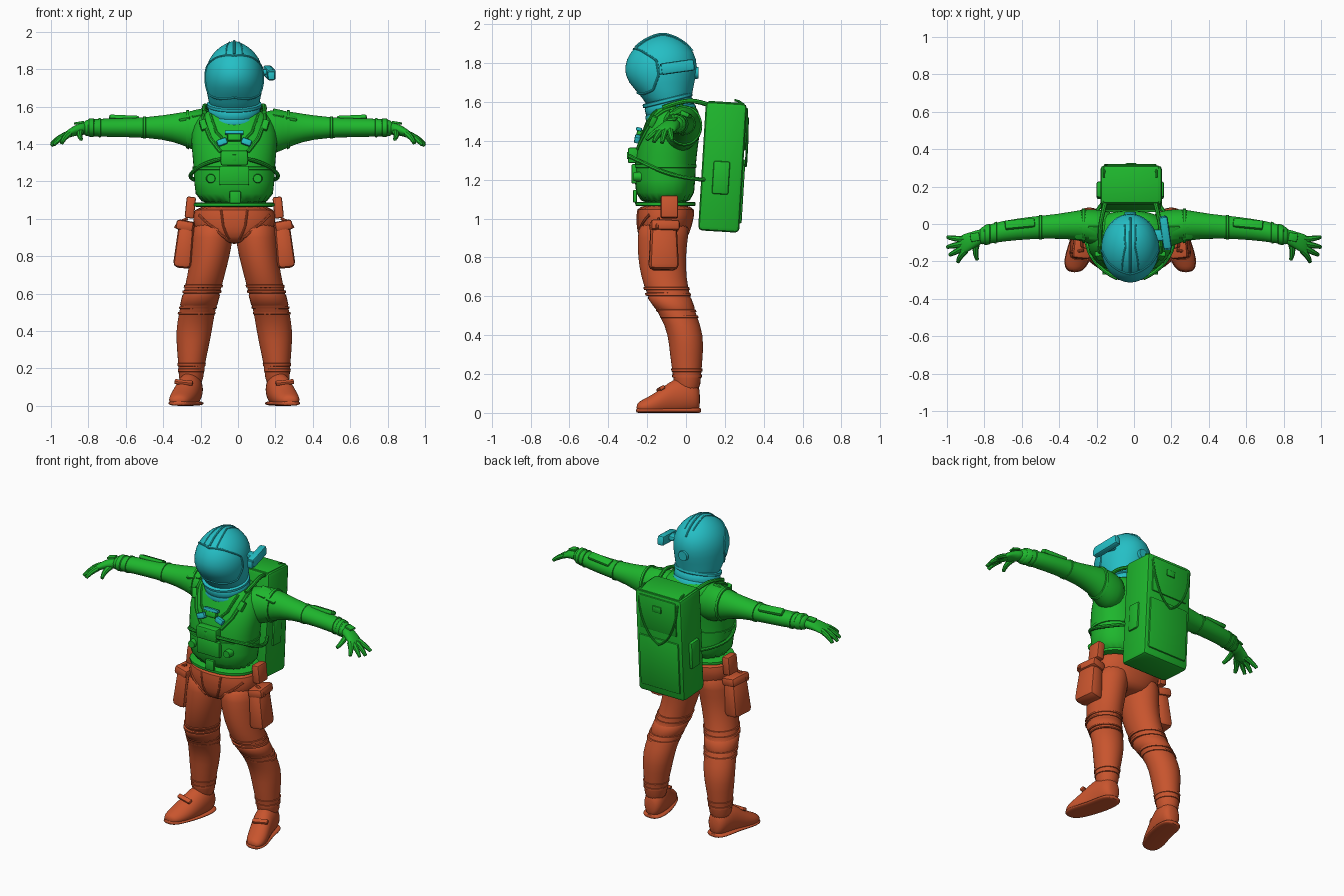
import bpy, bmesh
from math import cos, sin, pi, radians, copysign
from mathutils import Vector, Matrix
from mathutils.bvhtree import BVHTree

if "Cube" in bpy.data.objects:
    bpy.data.objects.remove(bpy.data.objects["Cube"])

CX = -0.02  # centre line of the body
SIDES = {"left": 1, "right": -1}
parts = []


def material(name, colour):
    mat = bpy.data.materials.new(name)
    mat.use_nodes = True
    mat.diffuse_color = (*colour, 1)
    mat.node_tree.nodes["Principled BSDF"].inputs["Base Color"].default_value = (*colour, 1)
    return mat


TEAL = material("helmet teal", (0.018, 0.52, 0.56))
GREEN = material("suit green", (0.013, 0.47, 0.026))
RUST = material("trouser rust", (0.58, 0.09, 0.027))


def bake(ob):
    """Replace an object by a plain mesh with its modifiers applied."""
    bpy.context.view_layer.update()
    deps = bpy.context.evaluated_depsgraph_get()
    mesh = bpy.data.meshes.new_from_object(ob.evaluated_get(deps))
    name, mats = ob.name, list(ob.data.materials)
    bpy.data.objects.remove(ob)
    new = bpy.data.objects.new(name, mesh)
    mesh.materials.clear()
    mesh.materials.append(mats[0])
    bpy.context.collection.objects.link(new)
    parts.append(new)
    return new


def finish(name, bm, mat, s=1, cx=CX, subdiv=0):
    for v in bm.verts:
        v.co.x = cx + s * v.co.x
    bmesh.ops.recalc_face_normals(bm, faces=bm.faces)
    mesh = bpy.data.meshes.new(name)
    bm.to_mesh(mesh)
    bm.free()
    mesh.materials.append(mat)
    ob = bpy.data.objects.new(name, mesh)
    bpy.context.collection.objects.link(ob)
    if subdiv:
        ob.modifiers.new("smooth", "SUBSURF").levels = subdiv
    return bake(ob)


def loft(name, rings, mat, axis="z", s=1, cx=CX, subdiv=1, power=1, floor=None, n=24):
    """Skin over ellipses; a ring is (place, centre, radius, centre, radius)."""
    bm, loops = bmesh.new(), []
    k = "xyz".index(axis)
    for t, b, rb, c, rc in rings:
        loop = []
        for i in range(n):
            u, w = cos(2 * pi * i / n), sin(2 * pi * i / n)
            co = [b + rb * copysign(abs(u) ** power, u), c + rc * copysign(abs(w) ** power, w)]
            co.insert(k, t)
            if floor is not None:
                co[2] = max(co[2], floor)
            loop.append(bm.verts.new(co))
        loops.append(loop)
    for lo, hi in zip(loops, loops[1:]):
        for i in range(n):
            bm.faces.new((lo[i], lo[i - 1], hi[i - 1], hi[i]))
    bm.faces.new(loops[0])
    bm.faces.new(loops[-1])
    return finish(name, bm, mat, s, cx, subdiv)


def band(name, rings, t, width, mat, grow=1.05, **kw):
    """A raised cuff around a lofted limb."""
    def section(t, scale):
        for p, q in zip(rings, rings[1:]):
            if min(p[0], q[0]) <= t <= max(p[0], q[0]):
                f = (t - p[0]) / (q[0] - p[0])
                _, b, rb, c, rc = [x + (y - x) * f for x, y in zip(p, q)]
                return (t, b, rb * scale, c, rc * scale)
    h = width / 2
    loft(name, [section(t + d * h, g) for d, g in ((-1, .96), (-.7, grow), (.7, grow), (1, .96))],
         mat, subdiv=0, **kw)


def box(name, centre, size, mat, rot=(0, 0, 0), bevel=0.01, s=1, cx=CX, taper=1):
    bm = bmesh.new()
    bmesh.ops.create_cube(bm, size=1)
    for v in bm.verts:
        if v.co.z > 0:
            v.co.x *= taper
            v.co.y *= taper
        v.co = Vector(a * b for a, b in zip(v.co, size))
    bmesh.ops.bevel(bm, geom=bm.edges[:], offset=bevel, segments=2, profile=0.5, affect="EDGES")
    m = Matrix.Translation(centre)
    for angle, axis in zip(rot, "XYZ"):
        m = m @ Matrix.Rotation(radians(angle), 4, axis)
    bm.transform(m)
    return finish(name, bm, mat, s, cx)


def disc(name, centre, radius, depth, mat, rot=(0, 0, 0), s=1, cx=CX):
    bm = bmesh.new()
    bmesh.ops.create_cone(bm, cap_ends=True, segments=20, radius1=radius, radius2=radius * .85, depth=depth)
    m = Matrix.Translation(centre)
    for angle, axis in zip(rot, "XYZ"):
        m = m @ Matrix.Rotation(radians(angle), 4, axis)
    bm.transform(m)
    return finish(name, bm, mat, s, cx)


def tube(name, pts, radius, mat, s=1, cx=CX, tips=None, snap=None):
    """Round cord through points, optionally laid on a surface."""
    pts = [Vector((cx + s * x, y, z)) for x, y, z in pts]
    if snap:
        tree = BVHTree.FromPolygons([v.co for v in snap.data.vertices], [p.vertices for p in snap.data.polygons])
        fine = [a.lerp(b, i / 6) for a, b in zip(pts, pts[1:]) for i in range(6)] + pts[-1:]
        pts = [tree.find_nearest(p)[0] for p in fine]
    curve = bpy.data.curves.new(name, "CURVE")
    curve.dimensions, curve.bevel_depth, curve.bevel_resolution = "3D", radius, 2
    curve.use_fill_caps, curve.resolution_u = True, 4
    curve.materials.append(mat)
    spline = curve.splines.new("NURBS")
    spline.points.add(len(pts) - 1)
    for i, p in enumerate(pts):
        spline.points[i].co = (*p, 1)
        spline.points[i].radius = tips[i] if tips else 1
    spline.order_u, spline.use_endpoint_u = 3, True
    ob = bpy.data.objects.new(name, curve)
    bpy.context.collection.objects.link(ob)
    return bake(ob)


# Helmet shell, visor rim, crest and back valve
helmet = loft("helmet", [(1.56, 0, .12, -.09, .11), (1.62, 0, .136, -.095, .122), (1.7, 0, .153, -.13, .174),
                         (1.78, 0, .16, -.13, .192), (1.86, 0, .137, -.122, .167), (1.92, 0, .08, -.12, .1),
                         (1.945, 0, .025, -.12, .035), (1.95, 0, .006, -.12, .008)], TEAL, n=32)
for side, s in SIDES.items():
    tube(side + "_visor_rim", [(0, -.29, 1.89), (.08, -.24, 1.87), (.14, -.15, 1.81), (.16, -.14, 1.74),
                               (.14, -.17, 1.66), (.07, -.24, 1.63), (0, -.27, 1.63)], .006, TEAL, s, snap=helmet)
    tube(side + "_crown_seam", [(.05, -.26, 1.89), (.03, -.12, 1.96), (.03, 0, 1.9)], .004, TEAL, s, snap=helmet)
tube("helmet_crest", [(0, -.27, 1.89), (0, -.12, 1.96), (0, .03, 1.86)], .007, TEAL, snap=helmet)
disc("helmet_valve", (0, .05, 1.75), .035, .03, TEAL, (-90, 0, 0))
box("helmet_lamp", (.188, -.045, 1.78), (.045, .175, .06), TEAL, (8, 0, 8), .012)
box("lamp_mount", (.155, -.06, 1.785), (.06, .06, .03), TEAL)
box("lamp_lens", (.2, -.13, 1.765), (.035, .02, .045), TEAL, bevel=.006)

# Neck collar, tipped forward
for i, (z, r, h) in enumerate(((1.535, .148, .05), (1.575, .14, .05), (1.61, .146, .022))):
    ring = loft("neck_ring_%d" % i, [(z - h / 2, 0, r * .96, 0, r * .86), (z - h / 3, 0, r, 0, r * .9),
                                     (z + h / 3, 0, r, 0, r * .9), (z + h / 2, 0, r * .96, 0, r * .86)],
                TEAL, subdiv=0, n=32)
    ring.data.transform(Matrix.Translation((0, -.085, 1.57)) @ Matrix.Rotation(radians(14), 4, "X")
                        @ Matrix.Translation((0, 0, -1.57)))

# Upper suit
torso_rings = [(1.06, 0, .213, -.105, .152), (1.2, 0, .215, -.11, .157), (1.32, 0, .222, -.105, .16),
               (1.42, 0, .235, -.085, .155), (1.5, 0, .225, -.065, .142), (1.56, 0, .18, -.06, .125),
               (1.59, 0, .12, -.06, .1)]
torso = loft("torso", torso_rings, GREEN, power=.88)
for i, z in enumerate((1.27, 1.075)):
    band("torso_belt_%d" % i, torso_rings, z, .022, GREEN, 1.02, power=.88)
box("chest_unit", (0, -.272, 1.325), (.145, .055, .08), GREEN)
box("chest_panel", (0, -.265, 1.23), (.16, .03, .1), GREEN, bevel=.006)
box("chest_button", (0, -.3, 1.325), (.02, .008, .035), GREEN, bevel=.002)
box("waist_badge", (.005, -.262, 1.115), (.06, .02, .065), GREEN, bevel=.005)
box("upper_chest_box", (0, -.235, 1.435), (.075, .04, .045), GREEN, (-15, 0, 0))
box("chest_label", (0, -.242, 1.46), (.1, .03, .018), TEAL, (-15, 0, 0), .004)
for side, s in SIDES.items():
    box(side + "_chest_connector", (.065, -.25, 1.41), (.055, .03, .035), TEAL, (-10, 20, 0), .008, s)
    disc(side + "_chest_knob", (.125, -.25, 1.215), .026, .04, GREEN, (90, 0, 0), s)
    tube(side + "_harness", [(.17, -.05, 1.6), (.165, -.15, 1.53), (.13, -.22, 1.43), (.075, -.26, 1.36)],
         .011, GREEN, s, snap=torso)
    tube(side + "_inner_hose", [(.13, -.15, 1.56), (.1, -.23, 1.47), (.05, -.26, 1.42)], .008, GREEN, s, snap=torso)
    tube(side + "_side_strap", [(.07, -.29, 1.32), (.16, -.25, 1.3), (.25, -.1, 1.23), (.2, .05, 1.2),
                                (.14, .12, 1.2)], .011, GREEN, s)
    tube(side + "_pack_strap", [(.16, -.12, 1.57), (.165, -.04, 1.6), (.15, .05, 1.61), (.13, .13, 1.58)],
         .012, GREEN, s)
    box(side + "_shoulder_buckle", (.165, -.17, 1.5), (.035, .03, .06), GREEN, (-25, 15, 0), .006, s)

# Life support pack, leaning back
PACK = (-3.5, 0, 0)
box("backpack", (0.005, .188, 1.265), (.33, .212, .665), GREEN, PACK, .022)
box("pack_lid", (0.005, .208, 1.59), (.3, .19, .02), GREEN, PACK, .008)
box("pack_upper_panel", (0.005, .304, 1.46), (.26, .02, .22), GREEN, PACK, .008)
box("pack_lower_panel", (0.005, .286, 1.14), (.28, .02, .33), GREEN, PACK, .008)
box("pack_latch", (0.005, .318, 1.5), (.06, .012, .04), GREEN, PACK, .004)
for side, s in SIDES.items():
    box(side + "_pack_pouch", (.165, .18, 1.21), (.03, .085, .17), GREEN, PACK, .01, s)
    tube(side + "_pack_cord", [(.14, .25, 1.61), (.14, .31, 1.6), (.13, .318, 1.45), (.06, .31, 1.3),
                               (0, .308, 1.27)], .006, GREEN, s)

# Arms and gloves
arm_rings = [(.08, -.04, .1, 1.46, .1), (.18, -.025, .102, 1.462, .122), (.24, -.012, .092, 1.473, .106),
             (.3, -.006, .08, 1.483, .087), (.4, -.012, .066, 1.489, .064), (.55, -.02, .06, 1.487, .051),
             (.7, -.037, .056, 1.487, .05), (.8, -.06, .05, 1.487, .045), (.83, -.066, .045, 1.483, .04)]
palm_rings = [(.8, -.062, .042, 1.485, .036), (.85, -.08, .044, 1.479, .032), (.89, -.1, .052, 1.464, .026),
              (.925, -.112, .053, 1.445, .019), (.935, -.115, .04, 1.44, .012)]
fingers = {"thumb": ((.84, -.1, 1.465), (.855, -.15, 1.45), (.838, -.19, 1.425)),
           "index": ((.9, -.142, 1.455), (.932, -.172, 1.435), (.942, -.203, 1.405)),
           "middle": ((.91, -.125, 1.45), (.955, -.15, 1.432), (.985, -.165, 1.395)),
           "ring": ((.91, -.105, 1.45), (.965, -.115, 1.432), (.997, -.123, 1.39)),
           "little": ((.9, -.082, 1.455), (.96, -.08, 1.435), (.997, -.07, 1.4))}
for side, s in SIDES.items():
    limb = dict(axis="x", s=s, cx=0)
    loft(side + "_arm", arm_rings, GREEN, **limb)
    loft(side + "_palm", palm_rings, GREEN, **limb)
    for i, (x, w) in enumerate(((.27, .02), (.5, .018), (.74, .015), (.785, .035))):
        band("%s_arm_band_%d" % (side, i), arm_rings, x, w, GREEN, 1.07, **limb)
    for finger, path in fingers.items():
        tube("%s_%s_finger" % (side, finger), path, .0165, GREEN, s, 0, tips=(1.1, 1, .6))
    box(side + "_forearm_pad", (.61, .0, 1.535), (.16, .05, .025), GREEN, (-25, 0, -6), .008, s, 0)
    box(side + "_wrist_pad", (.85, -.07, 1.513), (.05, .045, .012), GREEN, (0, 10, -10), .004, s, 0)
    for i, x in enumerate((.215, .285)):
        box("%s_shoulder_pad_%d" % (side, i), (x, -.045, 1.562 - .2 * (x - .2)), (.06, .08, .025), GREEN,
            (25, 12, 0), .007, s, 0)

# Trousers
pelvis = loft("pelvis", [(1.075, 0, .216, -.105, .152), (1.02, 0, .22, -.105, .15), (.96, 0, .222, -.112, .143),
                         (.9, 0, .18, -.115, .125), (.865, 0, .08, -.115, .09)], RUST, power=.9)
leg_rings = [(1.0, .11, .11, -.11, .135), (.9, .118, .112, -.12, .13), (.8, .13, .106, -.125, .124),
             (.7, .15, .1, -.115, .117), (.6, .175, .098, -.09, .11), (.5, .2, .096, -.037, .094),
             (.4, .216, .097, 0, .091), (.3, .223, .084, .002, .086), (.2, .23, .068, .005, .073),
             (.09, .232, .065, .008, .065)]
boot_rings = [(.073, .228, .03, .07, .045), (.055, .229, .055, .08, .08), (.01, .232, .068, .09, .095),
              (-.06, .243, .069, .08, .1), (-.12, .262, .07, .055, .075), (-.18, .282, .068, .035, .055),
              (-.23, .294, .055, .03, .035), (-.255, .298, .028, .028, .02)]
sole_rings = [(y + (.006 if y > 0 else -.004), x, r * 1.06, .013, .013) for y, x, r, _, _ in boot_rings]
for side, s in SIDES.items():
    loft(side + "_leg", leg_rings, RUST, s=s)
    for i, (z, w, g) in enumerate(((.64, .018, 1.05), (.61, .018, 1.06), (.565, .07, 1.03), (.525, .015, 1.05),
                                   (.495, .015, 1.05), (.22, .02, 1.06), (.19, .02, 1.06))):
        band("%s_leg_band_%d" % (side, i), leg_rings, z, w, RUST, g, s=s)
    loft(side + "_boot", boot_rings, RUST, "y", s, floor=0.004)
    loft(side + "_sole", sole_rings, RUST, "y", s, power=.8, floor=0)
    box(side + "_toe_cap_strap", (.27, -.13, .125), (.1, .03, .02), RUST, (30, 0, 12), .007, s)
    # Thigh pouch with flap, belt box and harness
    box(side + "_thigh_pouch", (.262, -.115, .855), (.1, .155, .24), RUST, (0, -6, 6), .028, s, taper=.85)
    box(side + "_pouch_flap", (.258, -.11, .962), (.095, .15, .055), RUST, (0, -10, 6), .016, s)
    box(side + "_belt_box", (.235, -.085, 1.06), (.05, .09, .115), RUST, (0, -6, 0), .01, s)
    tube(side + "_pouch_hook", [(.25, -.14, 1.0), (.3, -.15, .985), (.315, -.15, .95)], .008, RUST, s)
    tube(side + "_groin_strap", [(.2, -.2, 1.02), (.12, -.25, .95), (.05, -.24, .89)], .008, RUST, s, snap=pelvis)
    tube(side + "_fly_seam", [(.075, -.26, 1.06), (.06, -.26, .96), (.03, -.24, .88)], .006, RUST, s, snap=pelvis)

# Smooth shading with crisp edges
bpy.ops.object.select_all(action="DESELECT")
for ob in parts:
    ob.select_set(True)
bpy.context.view_layer.objects.active = parts[0]
bpy.ops.object.shade_smooth_by_angle(angle=radians(40))
